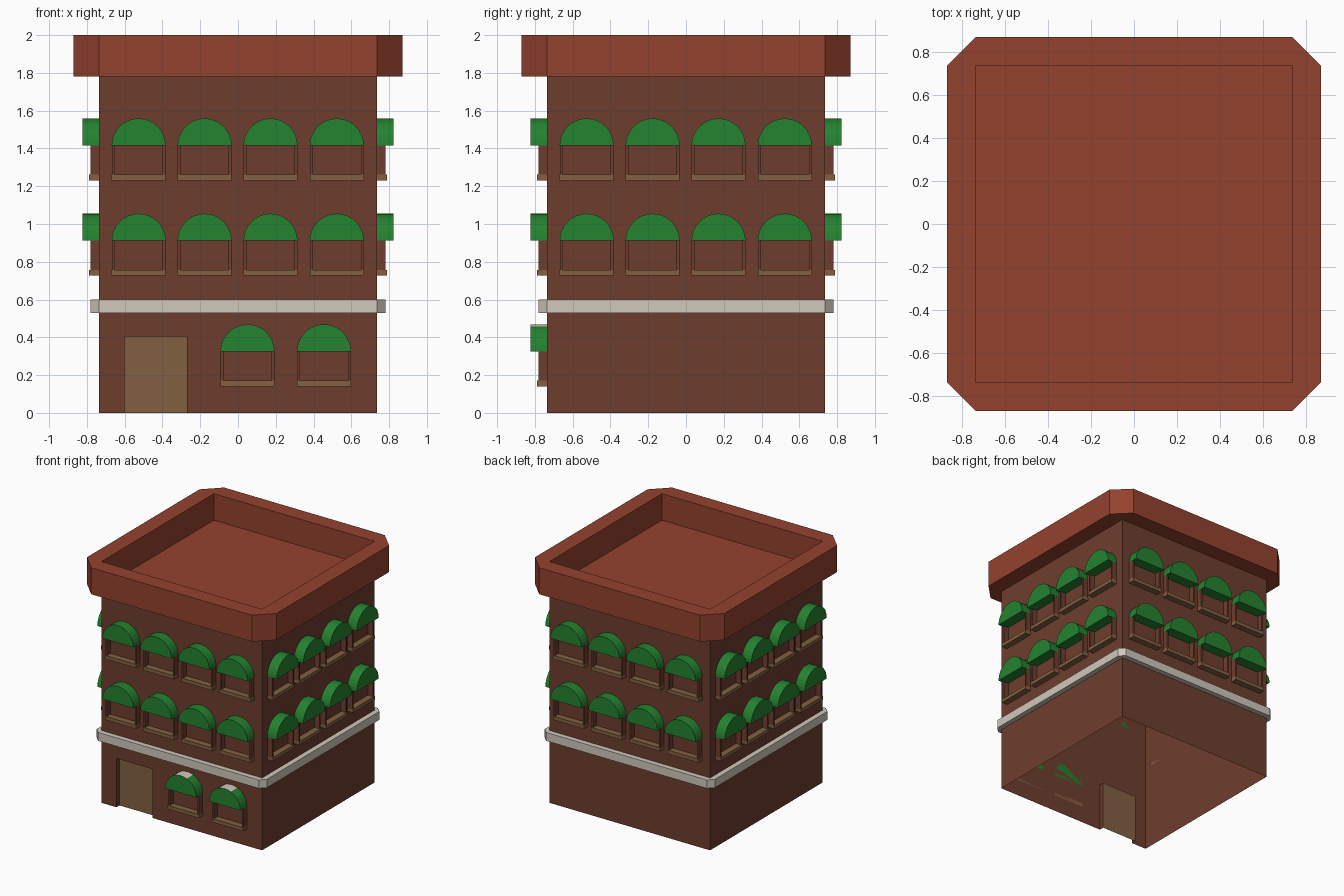
import bpy, bmesh, math
from mathutils import Vector

if "Cube" in bpy.data.objects:
    bpy.data.objects.remove(bpy.data.objects["Cube"])

W, TOP = 0.737, 1.78            # half width of the body, height of the walls


def material(name, rgb):
    m = bpy.data.materials.new(name)
    m.diffuse_color = (*rgb, 1)
    m.use_nodes = True
    m.node_tree.nodes["Principled BSDF"].inputs["Base Color"].default_value = m.diffuse_color
    return m


BRICK = material("brown brick", (0.156, 0.047, 0.027))
ROOF = material("red roof", (0.296, 0.054, 0.028))
GREEN = material("green awning", (0.018, 0.223, 0.030))
STONE = material("pale stone", (0.63, 0.578, 0.497))
WOOD = material("tan wood", (0.223, 0.119, 0.054))


def to_mesh(name, bm, *mats, fix=True):
    bmesh.ops.remove_doubles(bm, verts=bm.verts, dist=1e-5)
    if fix:
        bmesh.ops.recalc_face_normals(bm, faces=bm.faces)
    me = bpy.data.meshes.new(name)
    bm.to_mesh(me)
    bm.free()
    for m in mats:
        me.materials.append(m)
    return me


def place(name, me, loc=(0, 0, 0), turn=0):
    ob = bpy.data.objects.new(name, me)
    ob.location = loc
    ob.rotation_euler.z = turn
    bpy.context.collection.objects.link(ob)
    return ob


def face(bm, pts, mat=0):
    f = bm.faces.new([bm.verts.new(p) for p in pts])
    f.material_index = mat
    return f


def box(bm, x0, x1, y0, y1, z0, z1):
    vs = bmesh.ops.create_cube(bm, size=1)["verts"]
    for v in vs:
        v.co = Vector(((x0 + x1) / 2 + v.co.x * (x1 - x0),
                       (y0 + y1) / 2 + v.co.y * (y1 - y0),
                       (z0 + z1) / 2 + v.co.z * (z1 - z0)))


# Walls: open at the bottom, front wall notched for the recessed door
bm = bmesh.new()
dx0, dx1, dz, dy = -0.6, -0.27, 0.405, -W + 0.04
face(bm, [(x, -W, z) for x, z in ((-W, 0), (dx0, 0), (dx0, dz), (dx1, dz),
                                  (dx1, 0), (W, 0), (W, TOP), (-W, TOP))])
for a, b in (((W, -W), (W, W)), ((W, W), (-W, W)), ((-W, W), (-W, -W))):
    face(bm, [(*a, 0), (*b, 0), (*b, TOP), (*a, TOP)])
face(bm, [(dx0, -W, 0), (dx0, dy, 0), (dx0, dy, dz), (dx0, -W, dz)])
face(bm, [(dx1, dy, 0), (dx1, -W, 0), (dx1, -W, dz), (dx1, dy, dz)])
face(bm, [(dx0, -W, dz), (dx0, dy, dz), (dx1, dy, dz), (dx1, -W, dz)])
place("walls", to_mesh("walls", bm, BRICK, fix=False))

bm = bmesh.new()
face(bm, [(dx0, dy, 0), (dx1, dy, 0), (dx1, dy, dz), (dx0, dy, dz)])
place("door", to_mesh("door", bm, WOOD, fix=False))


# Square ring with cut corners, used for the belt and the parapet
def cut_ring(bm, outer, z0, z1, inner_wall):
    n = W
    out = [(-n, -outer), (n, -outer), (outer, -n), (outer, n),
           (n, outer), (-n, outer), (-outer, n), (-outer, -n)]
    inn = [(math.copysign(n, x), math.copysign(n, y)) for x, y in out]
    for i in range(8):
        j = (i + 1) % 8
        a, b, c, d = out[i], out[j], inn[j], inn[i]
        face(bm, [(*a, z0), (*b, z0), (*b, z1), (*a, z1)])
        rim = [a, b, c, d] if c != d else [a, b, c]
        face(bm, [(*p, z1) for p in rim])
        face(bm, [(*p, z0) for p in reversed(rim)])
        if inner_wall and c != d:
            face(bm, [(*c, z0), (*d, z0), (*d, z1), (*c, z1)])


bm = bmesh.new()
cut_ring(bm, 0.78, 0.53, 0.60, False)
place("belt_course", to_mesh("belt_course", bm, STONE, fix=False))

bm = bmesh.new()
cut_ring(bm, 0.87, TOP, 2.0, True)
place("roof_parapet", to_mesh("roof_parapet", bm, ROOF, fix=False))

bm = bmesh.new()
face(bm, [(-W, -W, TOP), (W, -W, TOP), (W, W, TOP), (-W, W, TOP)])
place("roof_deck", to_mesh("roof_deck", bm, ROOF, fix=False))


# Window parts, with the wall at y = 0 and the awning base at z = 0
R, SIDES = 0.143, 16


def awning(name, stone_top):
    bm = bmesh.new()
    arc = [(R * math.cos(math.pi * i / SIDES), 0, R * math.sin(math.pi * i / SIDES))
           for i in range(SIDES + 1)]
    f = face(bm, arc)
    ext = bmesh.ops.extrude_face_region(bm, geom=[f])["geom"]
    for v in ext:
        if isinstance(v, bmesh.types.BMVert):
            v.co.y = -0.087
    bmesh.ops.recalc_face_normals(bm, faces=bm.faces)
    if stone_top:
        for f in bm.faces:
            f.material_index = int(f.normal.z > 0.94)
    return to_mesh(name, bm, GREEN, STONE)


plain_awning = awning("awning", False)
topped_awning = awning("ground_awning", True)

bm = bmesh.new()
for s in (-1, 1):
    xs = sorted((s * 0.127, s * 0.142))
    box(bm, *xs, -0.045, 0, -0.155, 0)
frame = to_mesh("window_frame", bm, BRICK)

bm = bmesh.new()
box(bm, -R, R, -0.052, 0, -0.185, -0.155)
sill = to_mesh("window_sill", bm, WOOD)


def window(x, z, turn, hood):
    c, s = math.cos(turn), math.sin(turn)
    loc = (c * x + s * W, s * x - c * W, z)
    for name, me in (("awning", hood), ("window_frame", frame), ("window_sill", sill)):
        place(name, me, loc, turn)


# Two upper rows on all four sides, two ground windows at the front
for side in range(4):
    for z in (0.912, 1.416):
        for x in (-0.526, -0.177, 0.172, 0.523):
            window(x, z, side * math.pi / 2, plain_awning)
for x in (0.05, 0.455):
    window(x, 0.326, 0, topped_awning)
